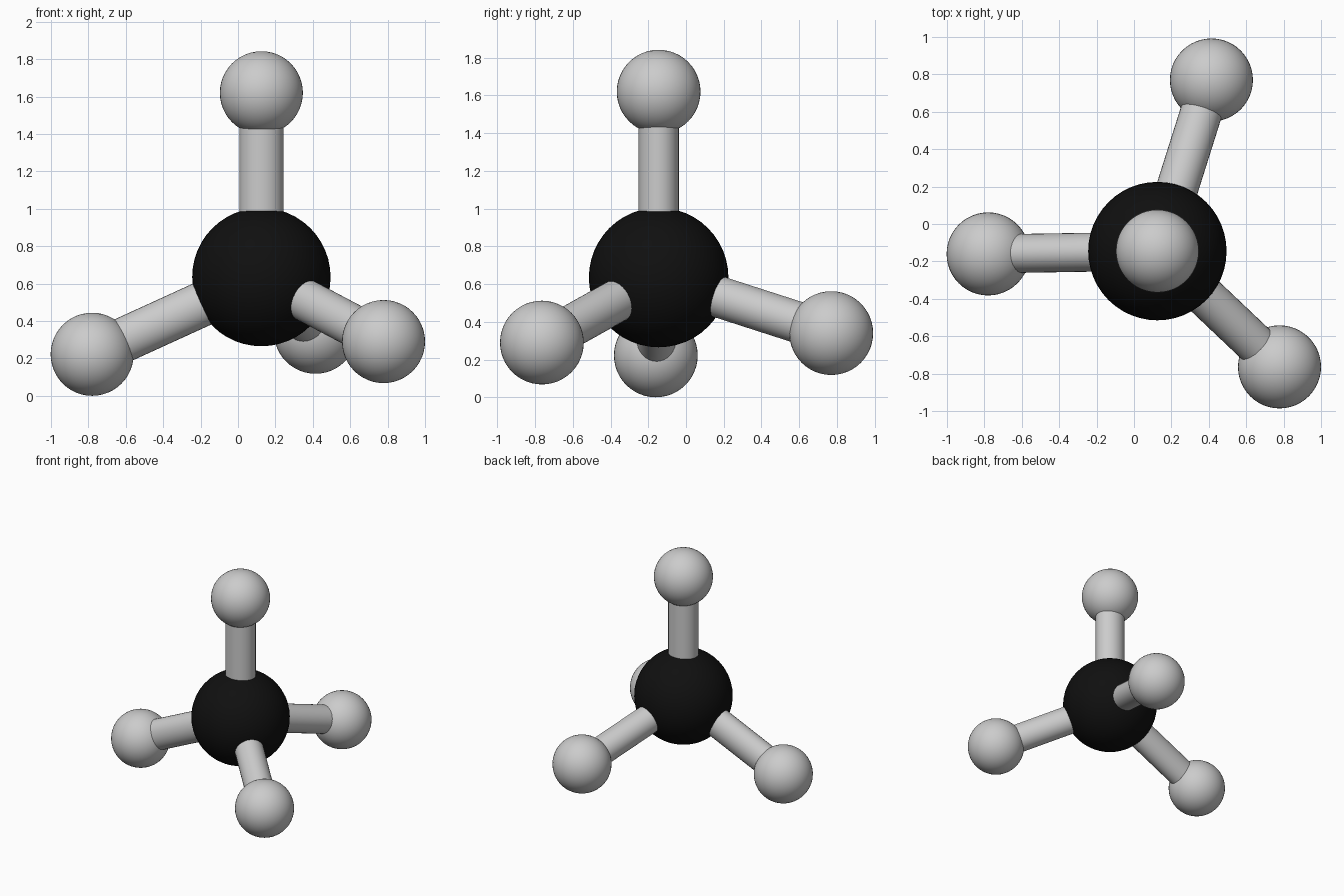
import bpy
from mathutils import Vector, Matrix

if "Cube" in bpy.data.objects:
    bpy.data.objects.remove(bpy.data.objects["Cube"])

black = bpy.data.materials.new("black")
black.diffuse_color = (0.005, 0.005, 0.005, 1)
black.use_nodes = True
black.node_tree.nodes["Principled BSDF"].inputs["Base Color"].default_value = black.diffuse_color


def ball(name, center, radius, mat=None):
    bpy.ops.mesh.primitive_uv_sphere_add(segments=48, ring_count=24, radius=radius, location=center)
    ob = bpy.context.object
    ob.name = name
    bpy.ops.object.shade_smooth()
    if mat:
        ob.data.materials.append(mat)


def rod(name, start, end, side, wide, tall):
    # Rod from start to end, slightly oval: 'wide' is its radius along 'side'
    a, b = Vector(start), Vector(end)
    z = (b - a).normalized()
    y = z.cross(side).normalized()
    x = y.cross(z)
    bpy.ops.mesh.primitive_cylinder_add(vertices=32, radius=1, depth=1)
    ob = bpy.context.object
    ob.name = name
    rot = Matrix((x, y, z)).transposed().to_4x4()
    ob.matrix_world = (Matrix.Translation((a + b) / 2) @ rot
                       @ Matrix.Diagonal((wide, tall, (b - a).length, 1)))
    bpy.ops.object.shade_smooth_by_angle()


# Central black ball
core = Vector((0.125, -0.145, 0.635))
ball("center_ball", core, 0.37, black)

# Four outer balls, each with a connecting rod (oval radii: wide, tall)
outer = {
    "top": ((0.125, -0.145, 1.62), 0.118, 0.107),
    "left": ((-0.78, -0.16, 0.222), 0.104, 0.12),
    "front_right": ((0.778, -0.764, 0.29), 0.109, 0.113),
    "back": ((0.414, 0.77, 0.34), 0.112, 0.11),
}
for name, (pos, wide, tall) in outer.items():
    ball(name + "_ball", pos, 0.222)
    d = Vector(pos) - core
    side = Vector((1, 0, 0)) if name == "top" else d.cross(Vector((0, 0, 1)))
    rod(name + "_rod", core, pos, side, wide, tall)
